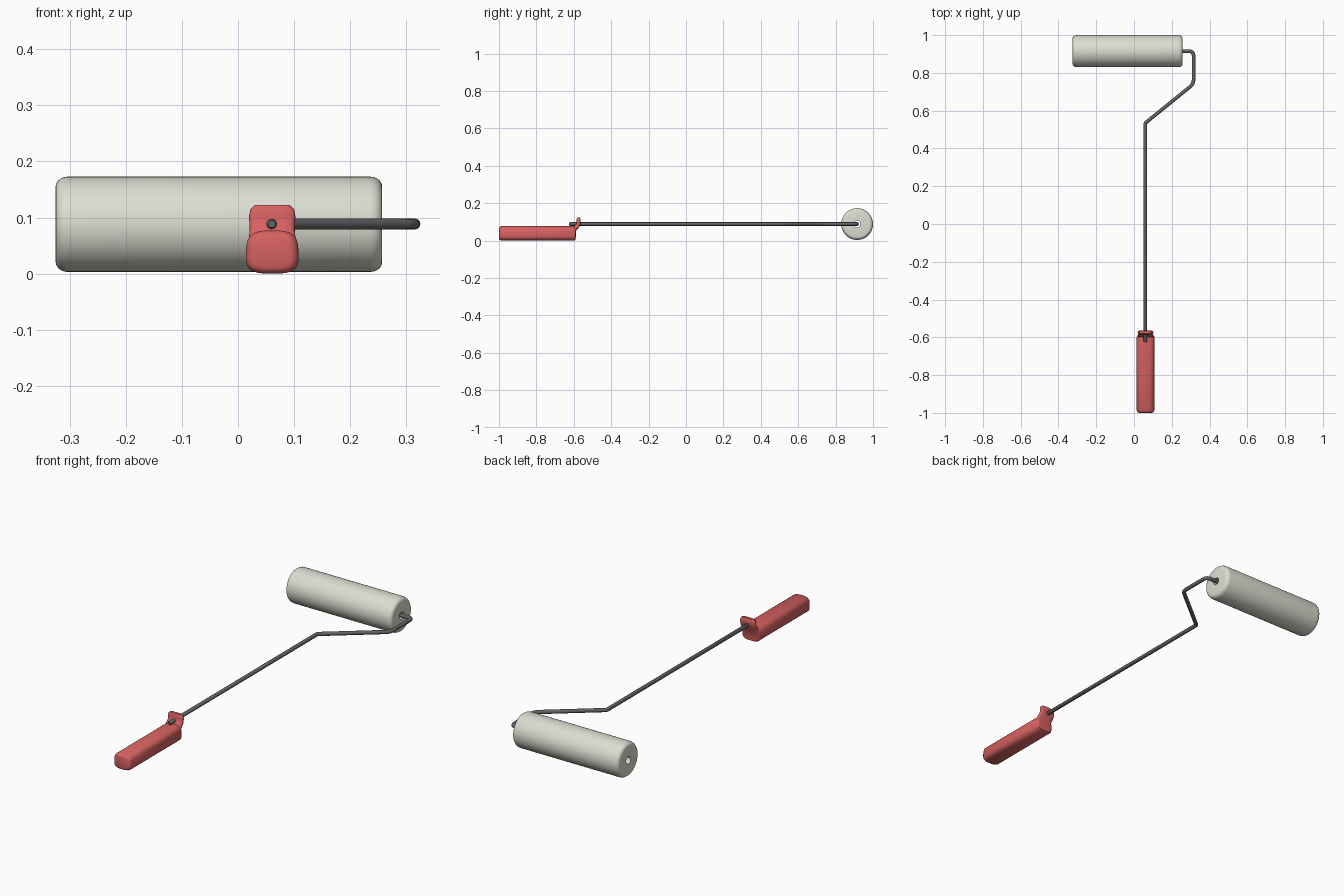
import bpy, bmesh, math
from mathutils import Vector

if "Cube" in bpy.data.objects:
    bpy.data.objects.remove(bpy.data.objects["Cube"])


def material(name, rgb):
    m = bpy.data.materials.new(name)
    m.diffuse_color = (*rgb, 1)
    m.use_nodes = True
    m.node_tree.nodes["Principled BSDF"].inputs["Base Color"].default_value = m.diffuse_color
    return m


def loft(name, rings, mat, closed=False, angle=35):
    # Skin a list of point rings, capping the ends unless it closes on itself
    bm = bmesh.new()
    loops = [[bm.verts.new(p) for p in ring] for ring in rings]
    n = len(loops[0])
    pairs = list(zip(loops, loops[1:]))
    if closed:
        pairs.append((loops[-1], loops[0]))
    for a, b in pairs:
        for i in range(n):
            j = (i + 1) % n
            bm.faces.new((a[i], a[j], b[j], b[i]))
    if not closed:
        bm.faces.new(loops[0])
        bm.faces.new(loops[-1])
    bmesh.ops.recalc_face_normals(bm, faces=bm.faces)
    mesh = bpy.data.meshes.new(name)
    bm.to_mesh(mesh)
    bm.free()
    mesh.materials.append(mat)
    ob = bpy.data.objects.new(name, mesh)
    bpy.context.collection.objects.link(ob)
    bpy.ops.object.select_all(action='DESELECT')
    ob.select_set(True)
    bpy.context.view_layer.objects.active = ob
    bpy.ops.object.shade_smooth_by_angle(angle=math.radians(angle))
    return ob


def circle(x, y, z, r, n):
    return [(x, y + r * math.cos(2 * math.pi * i / n), z + r * math.sin(2 * math.pi * i / n))
            for i in range(n)]


def fillet(p, q, r, radius, steps=6):
    # Replace corner q with a short curve
    a = q + (p - q).normalized() * radius
    b = q + (r - q).normalized() * radius
    return [a * (1 - t) ** 2 + q * 2 * t * (1 - t) + b * t * t
            for t in [i / steps for i in range(steps + 1)]]


cream = material("cream", (0.72, 0.73, 0.64))
steel = material("steel", (0.13, 0.13, 0.13))
red = material("red", (0.68, 0.12, 0.12))

# Roller sleeve: rounded tube with an axle hole right through
profile = [(-0.325, 0.018)]
c = 0.022
for k in range(6):
    t = k / 5 * math.pi / 2
    profile.append((-0.325 + c * (1 - math.cos(t)), 0.085 - c * 0.8 * (1 - math.sin(t))))
profile += [(-0.068 - x, r) for x, r in reversed(profile)]
loft("roller_sleeve", [circle(x, 0.915, 0.091, r, 48) for x, r in profile], cream, closed=True)

# Bent wire frame
Z, R = 0.0915, 0.0095
corners = [Vector(p) for p in ((0.06, -0.625, Z), (0.06, 0.535, Z), (0.3155, 0.742, Z),
                               (0.3155, 0.915, Z), (0.2, 0.915, Z))]
path = [corners[0]]
for i, rad in ((1, 0.008), (2, 0.025), (3, 0.025)):
    path += fillet(corners[i - 1], corners[i], corners[i + 1], rad)
path.append(corners[-1])
up = Vector((0, 0, 1))
rings = []


def wire_ring(p, d, r):
    side = d.cross(up).normalized()
    return [p + r * (math.cos(2 * math.pi * i / 16) * side + math.sin(2 * math.pi * i / 16) * up)
            for i in range(16)]


for i, p in enumerate(path):
    d = path[min(i + 1, len(path) - 1)] - path[max(i - 1, 0)]
    if i == 0:
        rings.append(wire_ring(p, d, R * 0.7))
        p = p + Vector((0, 0.004, 0))
    rings.append(wire_ring(p, d, R))
loft("wire_frame", rings, steel, angle=50)

# Handle with upturned collar: bottom (y, z), top (y, z), half width
sections = [(-1.0, 0.014, -1.0, 0.066, 0.034), (-0.997, 0.007, -0.997, 0.075, 0.042),
            (-0.987, 0.003, -0.987, 0.08, 0.048), (-0.597, 0.003, -0.602, 0.08, 0.048),
            (-0.59, 0.007, -0.598, 0.08, 0.045), (-0.588, 0.055, -0.597, 0.083, 0.042),
            (-0.566, 0.08, -0.587, 0.091, 0.041), (-0.563, 0.105, -0.585, 0.105, 0.042),
            (-0.563, 0.117, -0.585, 0.117, 0.04), (-0.567, 0.125, -0.581, 0.125, 0.032)]
rings = []
for yb, zb, yt, zt, hw in sections:
    ring = []
    for i in range(32):
        a = 2 * math.pi * i / 32
        cs, sn = math.cos(a), math.sin(a)
        u = math.copysign(abs(cs) ** 0.62, cs)
        v = (math.copysign(abs(sn) ** 0.62, sn) + 1) / 2
        ring.append((0.061 + hw * u * (1.02 - 0.08 * v), yb + (yt - yb) * v, zb + (zt - zb) * v))
    rings.append(ring)
loft("handle", rings, red, angle=45)

# Settle the whole model on the ground
low = min(v.co.z for o in bpy.data.objects for v in o.data.vertices)
for o in bpy.data.objects:
    o.location.z -= low
